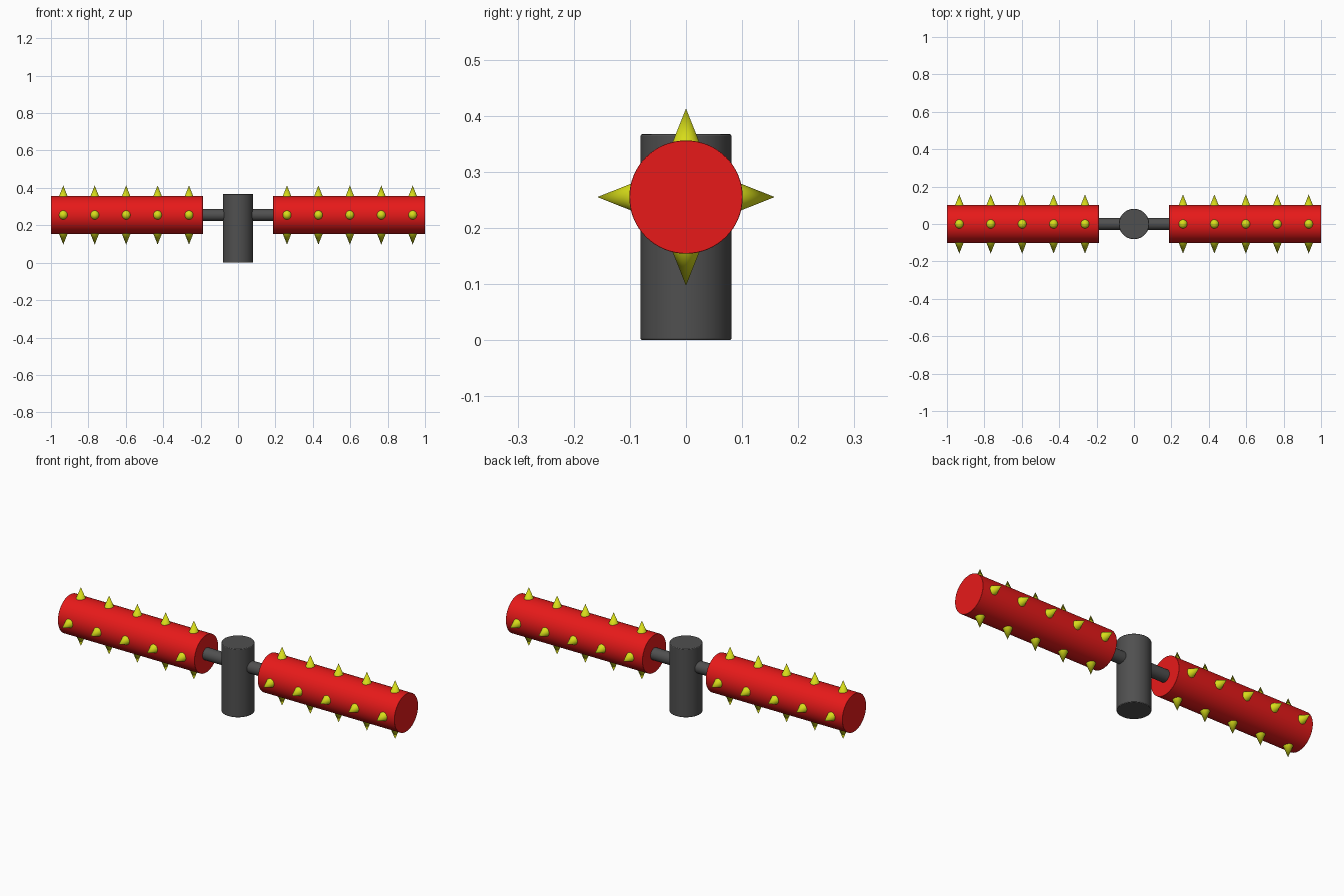
import bpy, math
from mathutils import Vector

if "Cube" in bpy.data.objects:
    bpy.data.objects.remove(bpy.data.objects["Cube"])

AXIS_Z = 0.255


def material(name, rgb):
    m = bpy.data.materials.new(name)
    m.diffuse_color = (*rgb, 1)
    m.use_nodes = True
    m.node_tree.nodes["Principled BSDF"].inputs["Base Color"].default_value = m.diffuse_color
    return m


red = material("red", (0.8, 0.01, 0.01))
yellow = material("yellow", (0.68, 0.72, 0.01))
dark = material("dark_grey", (0.08, 0.08, 0.08))


def finish(name, mat, bevel=0):
    ob = bpy.context.object
    ob.name = name
    ob.data.materials.append(mat)
    if bevel:
        b = ob.modifiers.new("bevel", 'BEVEL')
        b.width, b.segments, b.limit_method = bevel, 2, 'ANGLE'
    bpy.ops.object.shade_smooth_by_angle(angle=math.radians(35))
    return ob


def cylinder(name, mat, radius, start, end, bevel=0):
    a, b = Vector(start), Vector(end)
    bpy.ops.mesh.primitive_cylinder_add(
        radius=radius, depth=(b - a).length, vertices=64, location=(a + b) / 2,
        rotation=(b - a).to_track_quat('Z', 'Y').to_euler())
    return finish(name, mat, bevel)


def spike(name, x, angle, base=0.09, tip=0.158):
    d = Vector((0, math.cos(angle), math.sin(angle)))
    bpy.ops.mesh.primitive_cone_add(
        radius1=0.027, radius2=0, depth=tip - base, vertices=32,
        location=Vector((x, 0, AXIS_Z)) + d * (base + tip) / 2,
        rotation=d.to_track_quat('Z', 'Y').to_euler())
    return finish(name, yellow)


# Upright post and the cross rod through it
cylinder("post", dark, 0.081, (0, 0, 0), (0, 0, 0.367), 0.003)
cylinder("cross_rod", dark, 0.032, (-0.2, 0, AXIS_Z), (0.2, 0, AXIS_Z))

# Two rollers, each with five rings of four spikes
for side, s in (("left", -1), ("right", 1)):
    cylinder(f"{side}_roller", red, 0.101, (s * 0.188, 0, AXIS_Z), (s, 0, AXIS_Z), 0.001)
    for i in range(5):
        for k in range(4):
            spike(f"{side}_spike_{i}_{k}", s * (0.262 + 0.168 * i), k * math.pi / 2)
